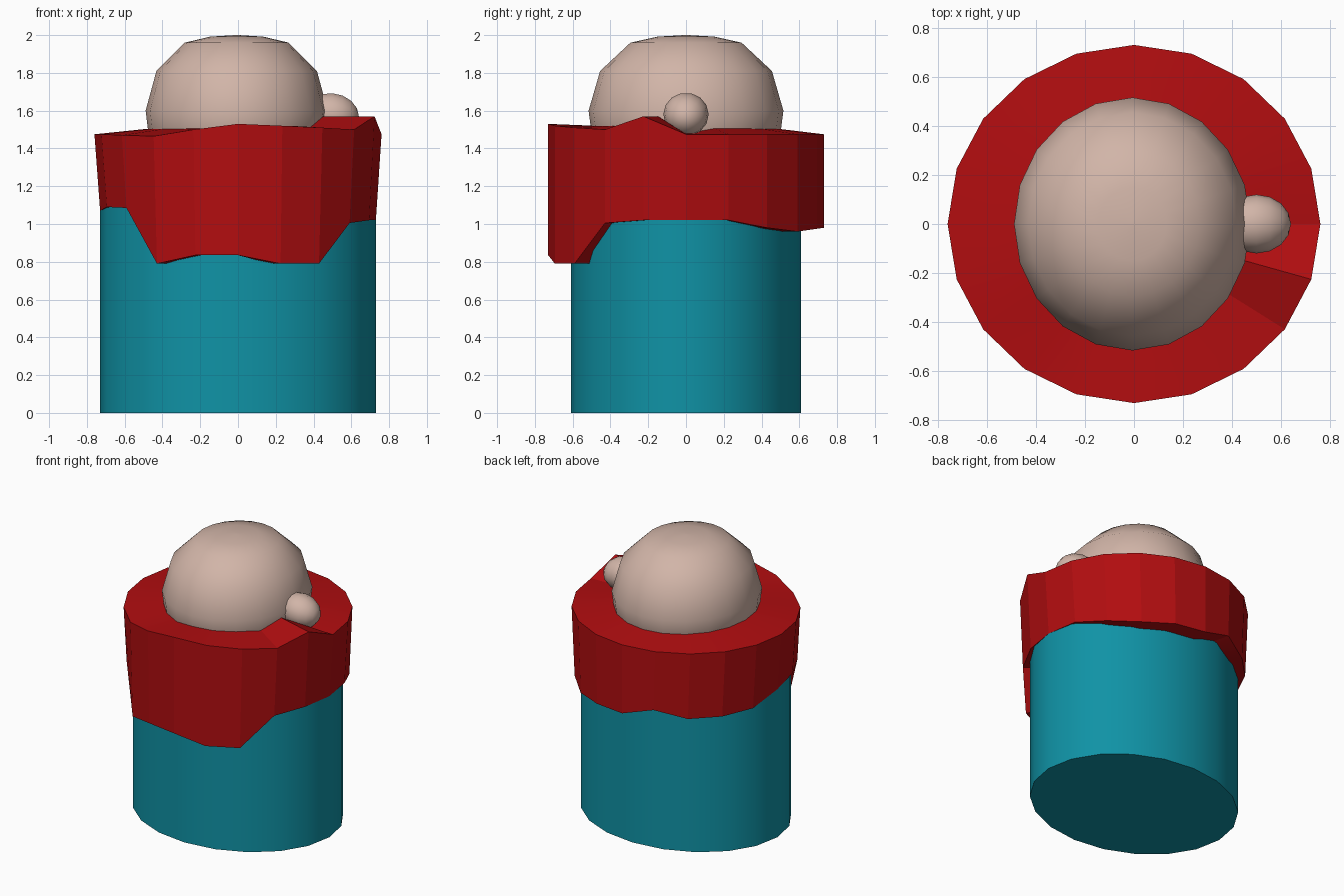
import bpy, bmesh, math

if "Cube" in bpy.data.objects:
    bpy.data.objects.remove(bpy.data.objects["Cube"])

N = 20  # sides of every round part


def material(name, rgb):
    m = bpy.data.materials.new(name)
    m.diffuse_color = (*rgb, 1)
    m.use_nodes = True
    m.node_tree.nodes["Principled BSDF"].inputs["Base Color"].default_value = m.diffuse_color
    return m


def ring(rx, ry, zs, cx=0.0):
    """Ellipse of N points starting at the front (-y) and going towards +x."""
    if not isinstance(zs, (list, tuple)):
        zs = [zs] * N
    return [(cx + rx * math.sin(2 * math.pi * k / N),
             -ry * math.cos(2 * math.pi * k / N), zs[k]) for k in range(N)]


def loft(name, rings, mat, closed=False, smooth=None):
    """Skin a stack of rings; closed joins the last ring to the first, else caps."""
    bm = bmesh.new()
    loops = [[bm.verts.new(p) for p in r] for r in rings]
    pairs = list(zip(loops, loops[1:]))
    if closed:
        pairs.append((loops[-1], loops[0]))
    else:
        bm.faces.new(loops[0])
        bm.faces.new(loops[-1])
    for a, b in pairs:
        for k in range(N):
            j = (k + 1) % N
            bm.faces.new((a[k], a[j], b[j], b[k]))
    bmesh.ops.recalc_face_normals(bm, faces=bm.faces)
    return finish(name, bm, mat, smooth)


def finish(name, bm, mat, smooth):
    me = bpy.data.meshes.new(name)
    bm.to_mesh(me)
    bm.free()
    ob = bpy.data.objects.new(name, me)
    bpy.context.collection.objects.link(ob)
    me.materials.append(mat)
    if smooth:
        bpy.ops.object.select_all(action='DESELECT')
        ob.select_set(True)
        bpy.context.view_layer.objects.active = ob
        bpy.ops.object.shade_smooth_by_angle(angle=math.radians(smooth))
    return ob


teal = material("teal", (0.005, 0.29, 0.38))
red = material("red", (0.44, 0.004, 0.005))
skin = material("skin", (0.64, 0.46, 0.39))

# Body: oval column
loft("body", [ring(0.73, 0.61, 0), ring(0.73, 0.61, 1.3)], teal, smooth=40)

# Collar: thick wrap with an uneven hem and one raised fold on the right
top = [1.53, 1.52, 1.51, 1.50, 1.57] + [1.475] * 12 + [1.47, 1.465, 1.50]
hem = [0.835, 0.79, 0.79, 1.005, 1.02, 1.02, 1.02, 0.98, 0.96, 0.975,
       0.98, 1.05, 1.0, 1.0, 1.01, 1.07, 1.09, 1.085, 0.79, 0.835]
inner = [1.52] * 3 + [1.51, 1.57, 1.48] + [1.505] * 14
loft("collar", [ring(0.76, 0.73, top), ring(0.73, 0.73, hem),
                ring(0.55, 0.5, hem), ring(0.47, 0.48, inner)], red, closed=True, smooth=15)

# Head: faceted dome sunk into the collar
profile = [(0.36, 1.28), (0.465, 1.46), (0.482, 1.6),
           (0.425, 1.81), (0.275, 1.96), (0.14, 1.992)]
rings = [ring(r, r * 1.07, z, -0.007) for r, z in profile]
rings.append(ring(0.01, 0.01, 2.0, -0.007))
loft("head", rings, skin, smooth=50)

# Nose: small blob on the right side, poles along x
bm = bmesh.new()
bmesh.ops.create_uvsphere(bm, u_segments=14, v_segments=8, radius=1)
for v in bm.verts:
    x, y, z = v.co
    v.co = (0.50 + 0.14 * z, 0.12 * y, 1.58 + 0.115 * x - 0.01 * z)
bmesh.ops.recalc_face_normals(bm, faces=bm.faces)
finish("nose", bm, skin, 60)
